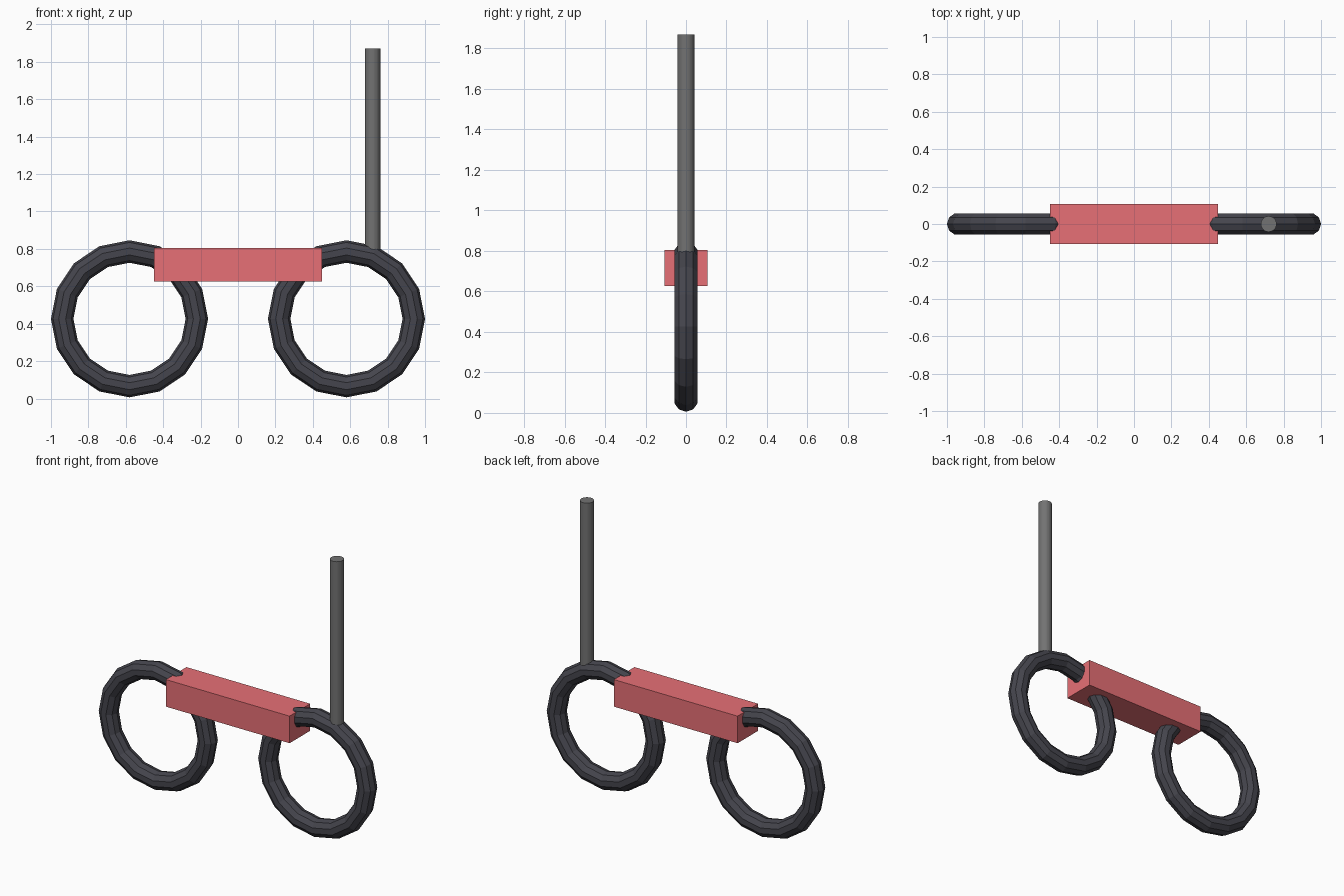
import bpy
from math import pi

if "Cube" in bpy.data.objects:
    bpy.data.objects.remove(bpy.data.objects["Cube"])


def paint(obj, name, rgb):
    mat = bpy.data.materials.get(name) or bpy.data.materials.new(name)
    mat.diffuse_color = (*rgb, 1)
    mat.use_nodes = True
    mat.node_tree.nodes["Principled BSDF"].inputs["Base Color"].default_value = mat.diffuse_color
    obj.data.materials.append(mat)


# Two upright low-poly tyres
for side, label in ((-1, "rear_wheel"), (1, "front_wheel")):
    bpy.ops.mesh.primitive_torus_add(
        major_segments=16, minor_segments=10, major_radius=0.36, minor_radius=0.06,
        location=(side * 0.58, 0, 0.426), rotation=(pi / 2, 0, 0))
    wheel = bpy.context.object
    wheel.name = label
    paint(wheel, "dark_rubber", (0.06, 0.06, 0.075))

# Deck block joining the wheels
bpy.ops.mesh.primitive_cube_add(size=1, location=(0, 0, 0.715))
deck = bpy.context.object
deck.name = "deck"
deck.scale = (0.9, 0.214, 0.178)
paint(deck, "red_paint", (0.8, 0.16, 0.18))

# Steering pole, sunk into the top of the front tyre
bottom, top = 0.75, 1.87
bpy.ops.mesh.primitive_cylinder_add(
    vertices=32, radius=0.042, depth=top - bottom, location=(0.72, 0, (top + bottom) / 2))
pole = bpy.context.object
pole.name = "steering_pole"
paint(pole, "grey_metal", (0.17, 0.17, 0.17))
